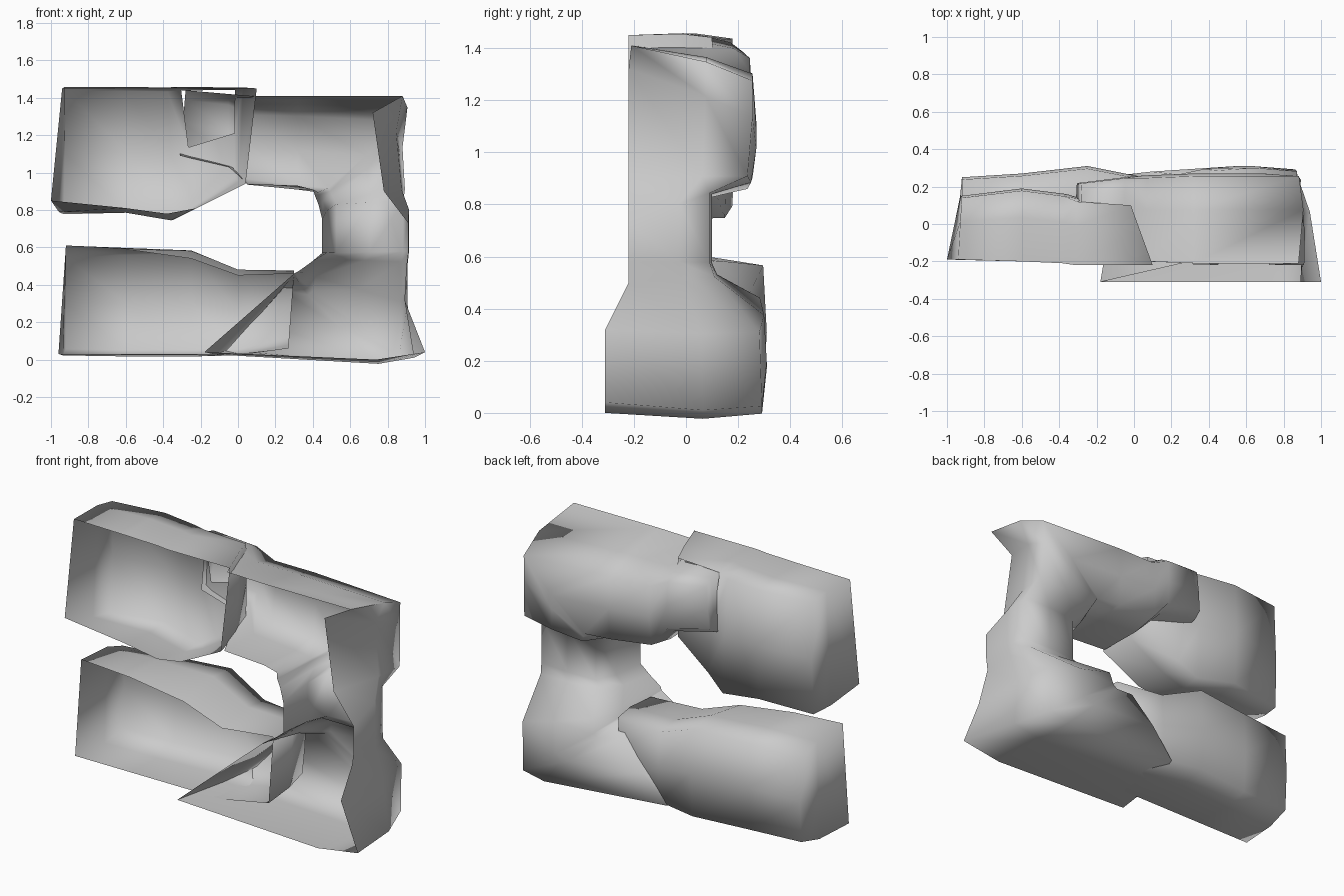
import bpy, bmesh, math


def shell(name, stations, rnd=0.15, hole=False):
    """Loft a U-shaped section (open towards the front) through stations.
    station = outer x,z, inner x,z, front y, back y, then optional
    back offsets outer dx,dz, inner dx,dz and extra inner front y."""
    profile = [(0, 0), (rnd * .35, .6), (rnd, .97), (.5, 1),
               (1 - rnd, .97), (1 - rnd * .35, .6), (1, 0)]
    bm = bmesh.new()
    rows = []
    for st in stations:
        xo, zo, xi, zi, yf, yb, dxo, dzo, dxi, dzi, dyi = (list(st) + [0] * 5)[:11]
        row = []
        for t, s in profile:
            ax, az = xo + dxo * s, zo + dzo * s
            bx, bz = xi + dxi * s, zi + dzi * s
            y0 = yf + dyi * t
            row.append(bm.verts.new((ax + (bx - ax) * t, y0 + (yb - y0) * s,
                                     az + (bz - az) * t)))
        rows.append(row)
    last = len(rows) - 2
    for k, (a, b) in enumerate(zip(rows, rows[1:])):
        for i in range(len(profile) - 1):
            # optional gap in the back wall where another part enters
            if not (hole and k == last and i == 2):
                bm.faces.new((a[i], a[i + 1], b[i + 1], b[i]))
    # end walls
    bm.faces.new(rows[0])
    bm.faces.new(rows[-1][::-1])
    bmesh.ops.recalc_face_normals(bm, faces=bm.faces)
    me = bpy.data.meshes.new(name)
    bm.to_mesh(me)
    bm.free()
    ob = bpy.data.objects.new(name, me)
    bpy.context.collection.objects.link(ob)
    bpy.ops.object.select_all(action='DESELECT')
    ob.select_set(True)
    bpy.context.view_layer.objects.active = ob
    bpy.ops.object.shade_smooth_by_angle(angle=math.radians(120))
    return ob


# upper left rock
shell("upper_left_rock", [
    (-.94, 1.45, -1.0, .85, -.19, .15, .02, .04, .07, -.13),
    (-.60, 1.45, -.60, .81, -.20, .19, 0, .04, 0, -.07),
    (-.38, 1.45, -.38, .78, -.21, .16, 0, .04, .04, -.09),
    (-.31, 1.45, -.22, .81, -.22, .13, 0, .04, 0, -.03),
    (.10, 1.45, .04, .94, -.22, .11, -.12, .03, -.06, 0),
], rnd=.07, hole=True)

# lower left rock
shell("lower_left_rock", [
    (-.92, .61, -.96, .03, -.15, .25, 0, .02, .04, -.06),
    (-.60, .59, -.60, .03, -.15, .27, 0, .06, 0, -.07),
    (-.25, .54, -.25, .03, -.15, .31, 0, .12, 0, -.07),
    (0, .45, 0, .03, -.15, .26, 0, .09, 0, -.05),
    (.30, .46, .27, .06, -.10, .22, 0, .06, 0, 0),
], rnd=.13)

# right arch: top arm, column and foot
shell("right_arch_rock", [
    (-.28, 1.44, -.31, 1.09, .10, .22),
    (-.05, 1.42, -.05, 1.03, .08, .25),
    (.07, 1.41, .05, .94, -.20, .26, 0, -.03, 0, -.05),
    (.32, 1.41, .32, .93, -.21, .27, 0, -.03, 0, -.08),
    (.88, 1.41, .40, .91, -.21, .27, .09, -.06, 0, -.07),
    (.72, 1.32, .41, .88, -.22, .27, .25, -.14, 0, -.03),
    (.78, .90, .43, .83, -.22, .25, .20, .02, 0, .02),
    (.91, .73, .45, .75, -.22, .10, .05, .12, 0, .08),
    (.91, .58, .45, .57, -.22, .10, .05, 0, 0, 0),
    (.90, .50, .39, .52, -.22, .12, .06, .02, 0, .02),
    (.89, .32, .32, .47, -.31, .30, .08, -.04, 0, 0, .09),
    (1.0, .04, .30, .46, -.31, .31, -.04, -.09, 0, -.02, .11),
    (.74, .00, .30, .46, -.31, .31, .06, -.08, 0, -.04, .11),
    (-.18, .04, .30, .46, -.31, .28, .06, -.06, 0, -.02, .11),
], rnd=.15)
